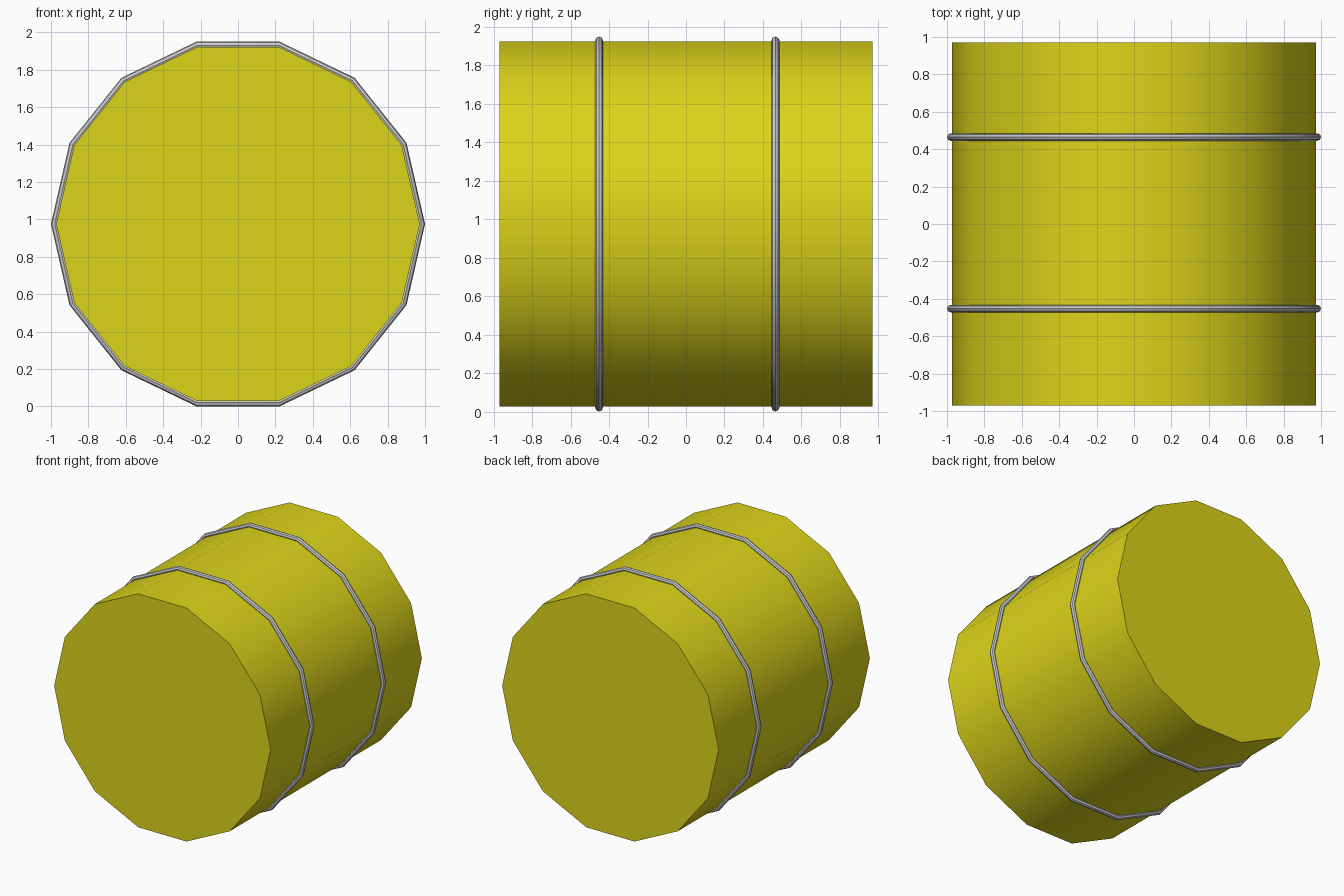
import bpy
from math import pi, radians
from mathutils import Matrix

if "Cube" in bpy.data.objects:
    bpy.data.objects.remove(bpy.data.objects["Cube"])

SIDES = 14
CENTRE_Z = 0.975


def finish(name, y, colour=None):
    """Lay the new primitive along y with a corner on the x axis, then shade it."""
    obj = bpy.context.object
    obj.name = name
    obj.location = (0, y, CENTRE_Z)
    bpy.ops.object.shade_smooth_by_angle(angle=radians(30))
    if colour:
        mat = bpy.data.materials.new(name + "_colour")
        mat.diffuse_color = colour
        mat.use_nodes = True
        mat.node_tree.nodes["Principled BSDF"].inputs["Base Color"].default_value = mat.diffuse_color
        obj.data.materials.append(mat)
    return obj


# Straw bale: 14-sided drum lying on its side
bpy.ops.mesh.primitive_cylinder_add(vertices=SIDES, radius=0.972, depth=1.94)
bpy.context.object.data.transform(
    Matrix.Rotation(pi / 2, 4, 'X') @ Matrix.Rotation(pi / 2, 4, 'Z'))
finish("bale", 0, (0.72, 0.66, 0.01, 1))

# Two binding straps around the bale
for name, y in (("front_strap", -0.452), ("back_strap", 0.465)):
    bpy.ops.mesh.primitive_torus_add(major_segments=SIDES, minor_segments=8,
                                     major_radius=0.98, minor_radius=0.02)
    bpy.context.object.data.transform(Matrix.Rotation(pi / 2, 4, 'X'))
    finish(name, y)
